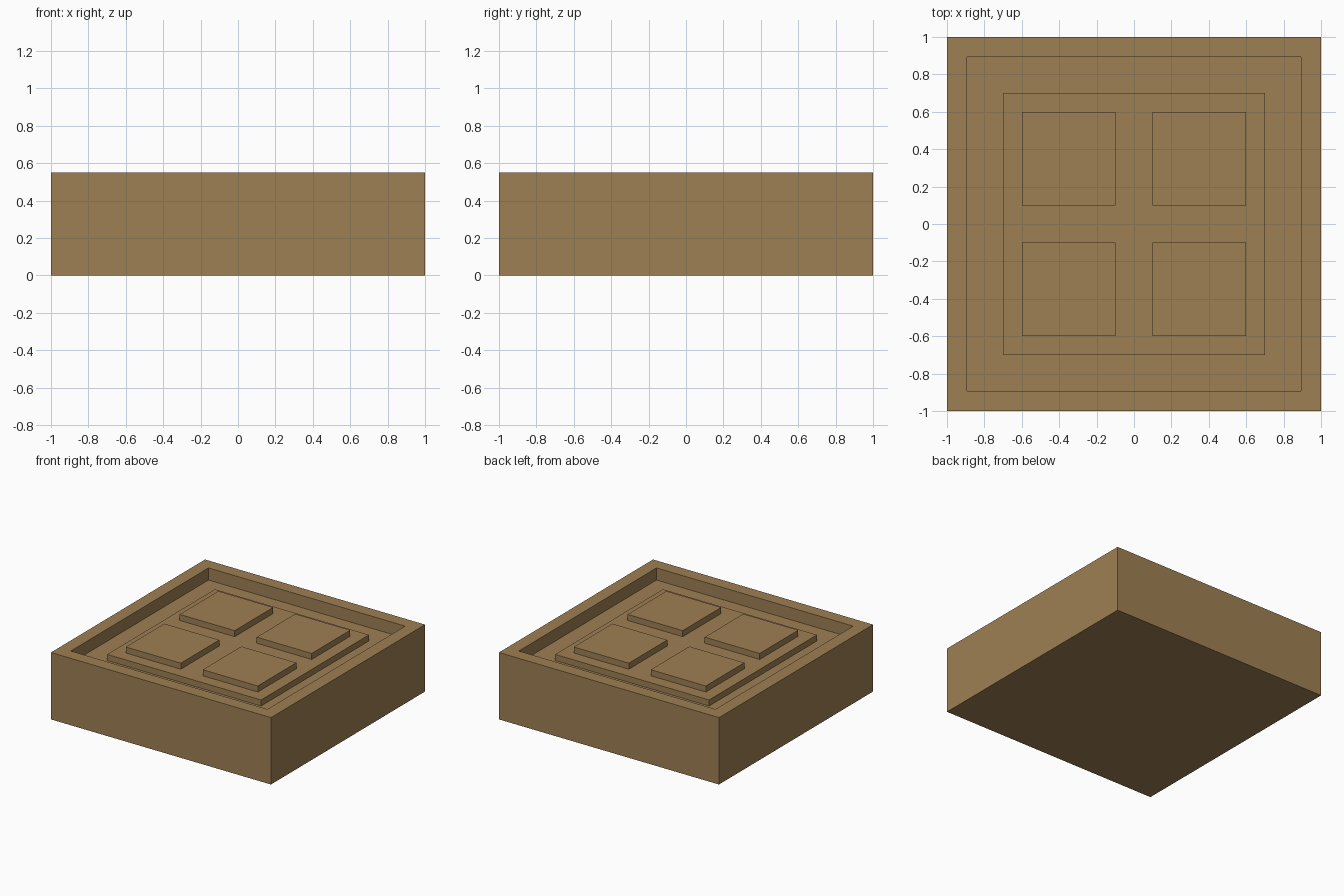
import bpy
import bmesh

if "Cube" in bpy.data.objects:
    bpy.data.objects.remove(bpy.data.objects["Cube"])

BROWN = bpy.data.materials.new("warm_brown")
BROWN.diffuse_color = (0.345, 0.215, 0.088, 1.0)
BROWN.use_nodes = True
BROWN.node_tree.nodes["Principled BSDF"].inputs["Base Color"].default_value = BROWN.diffuse_color

RIM_Z, FLOOR_Z, PANEL_Z = 0.55, 0.45, 0.50


def finish(name, bm):
    mesh = bpy.data.meshes.new(name)
    bm.to_mesh(mesh)
    bm.free()
    mesh.materials.append(BROWN)
    obj = bpy.data.objects.new(name, mesh)
    bpy.context.collection.objects.link(obj)
    return obj


def box(x, y, size, z0, z1):
    """Square block centred on (x, y), spanning z0 to z1."""
    bm = bmesh.new()
    bmesh.ops.create_cube(bm, size=1)
    for v in bm.verts:
        v.co = (x + v.co.x * size, y + v.co.y * size, z1 if v.co.z > 0 else z0)
    return bm


# Outer block, with a recess sunk into the top inside a raised rim
bm = box(0, 0, 2.0, 0, RIM_Z)
bm.normal_update()
top = next(f for f in bm.faces if f.normal.z > 0.9)
bmesh.ops.inset_region(bm, faces=[top], thickness=0.15)
floor = bmesh.ops.extrude_discrete_faces(bm, faces=[top])["faces"][0]
for v in floor.verts:
    v.co.z = FLOOR_Z
bm.normal_update()
finish("base_block", bm)

# Raised square panel standing on the recess floor
finish("centre_panel", box(0, 0, 1.4, FLOOR_Z, PANEL_Z))

# Four square pads, level with the rim
for sx, side in ((-1, "left"), (1, "right")):
    for sy, end in ((-1, "front"), (1, "back")):
        finish(f"pad_{end}_{side}", box(sx * 0.35, sy * 0.35, 0.5, PANEL_Z, RIM_Z))
